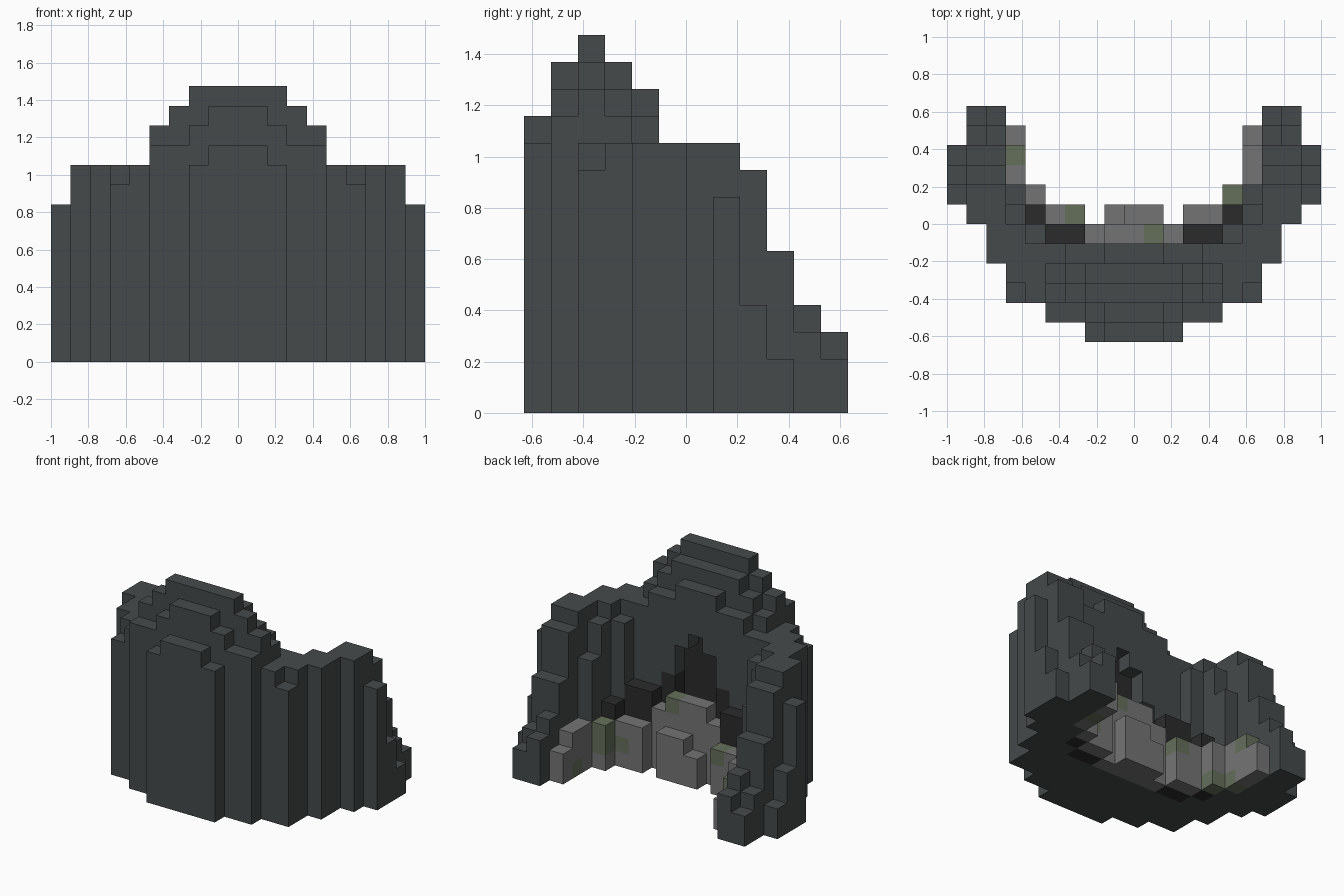
import bpy
import bmesh
from mathutils import Vector

if "Cube" in bpy.data.objects:
    bpy.data.objects.remove(bpy.data.objects["Cube"], do_unlink=True)

WIDE, DEEP = 19, 12
UNIT = 2 / WIDE
MID = WIDE // 2


def material(name, colour):
    mat = bpy.data.materials.new(name)
    mat.use_nodes = True
    rgba = (*colour, 1)
    mat.diffuse_color = rgba
    mat.node_tree.nodes["Principled BSDF"].inputs["Base Color"].default_value = rgba
    return mat


palette = {
    "slate": material("dark slate", (0.060, 0.068, 0.069)),
    "black": material("charcoal black", (0.024, 0.024, 0.024)),
    "stone": material("grey stone", (0.175, 0.175, 0.175)),
    "moss": material("mossy stone", (0.13, 0.16, 0.105)),
}
slots = list(palette)
cells = {}  # block position -> (part, colour)


def columns(part, colour, row, spans):
    """Mirrored columns in one row: (inner, outer, height) from the centre."""
    for inner, outer, height in spans:
        for k in range(inner, outer + 1):
            for z in range(height):
                for i in {MID - k, MID + k}:
                    cells[i, row, z] = (part, colour)


# Stepped outer shell, row by row from the front to the arm tips
shell_rows = [
    [(0, 1, 11), (2, 2, 10)],
    [(0, 1, 13), (2, 2, 12), (3, 4, 11)],
    [(0, 2, 14), (3, 3, 13), (4, 4, 12), (5, 5, 10), (6, 6, 9)],
    [(0, 2, 13), (3, 3, 12), (4, 4, 11), (5, 6, 10)],
    [(0, 1, 12), (2, 3, 11), (4, 7, 10)],
    [(5, 5, 9), (6, 7, 10)],
    [(6, 6, 9), (7, 8, 10)],
    [(6, 6, 7), (7, 8, 10), (9, 9, 8)],
    [(7, 8, 9), (9, 9, 4)],
    [(7, 8, 6), (9, 9, 2)],
    [(7, 7, 4), (8, 8, 3)],
    [(7, 7, 3), (8, 8, 2)],
]
for row, spans in enumerate(shell_rows):
    columns("outer_shell", "slate", row, spans)

# Peaked niche in the inner wall, lined in black
for k in range(-2, 3):
    top = 9 - abs(k)
    for z in range(4, top if abs(k) < 2 else 6):
        if abs(k) < 2:
            cells.pop((MID + k, 4, z), None)
            cells[MID + k, 3, z] = ("inner_lining", "black")
        else:
            cells[MID + k, 4, z] = ("inner_lining", "black")
columns("inner_lining", "black", 5, [(3, 4, 5)])
columns("inner_lining", "black", 6, [(5, 5, 4)])

# Low stone ledge around the inside
ledge_rows = {
    5: [(0, 1, 5), (2, 2, 4)],
    6: [(0, 1, 3), (3, 4, 3)],
    7: [(5, 5, 3)],
    8: [(6, 6, 3)],
    9: [(6, 6, 3)],
    10: [(6, 6, 2)],
}
for row, spans in ledge_rows.items():
    columns("stone_ledge", "stone", row, spans)
del cells[MID - 1, 6, 2]

# Mossy blocks scattered in the ledge
for spot in [(3, 9, 2), (6, 6, 2), (10, 5, 4), (14, 7, 2), (14, 7, 1),
             (15, 9, 0), (13, 6, 1), (4, 7, 0), (3, 8, 0)]:
    cells[spot] = ("stone_ledge", "moss")


def build(part):
    """Mesh the exposed block sides of one part and merge flat neighbours."""
    bm = bmesh.new()
    for pos, (owner, colour) in cells.items():
        if owner != part:
            continue
        centre = Vector(pos) + Vector((0.5, 0.5, 0.5))
        for axis in range(3):
            for sign in (-1, 1):
                normal = Vector((0, 0, 0))
                normal[axis] = sign
                if tuple(int(c) for c in Vector(pos) + normal) in cells:
                    continue
                u = Vector((0, 0, 0))
                u[(axis + 1) % 3] = 0.5
                v = normal.cross(u)
                mid = centre + normal / 2
                corners = [mid - u - v, mid + u - v, mid + u + v, mid - u + v]
                offset = Vector((WIDE / 2, DEEP / 2, 0))
                face = bm.faces.new([bm.verts.new((c - offset) * UNIT) for c in corners])
                face.material_index = slots.index(colour)
    bmesh.ops.remove_doubles(bm, verts=bm.verts, dist=0.001)
    bmesh.ops.dissolve_limit(bm, angle_limit=0.01, verts=bm.verts,
                             edges=bm.edges, delimit={"MATERIAL"})
    mesh = bpy.data.meshes.new(part)
    bm.to_mesh(mesh)
    bm.free()
    for mat in palette.values():
        mesh.materials.append(mat)
    bpy.context.collection.objects.link(bpy.data.objects.new(part, mesh))


for part in ("outer_shell", "inner_lining", "stone_ledge"):
    build(part)
